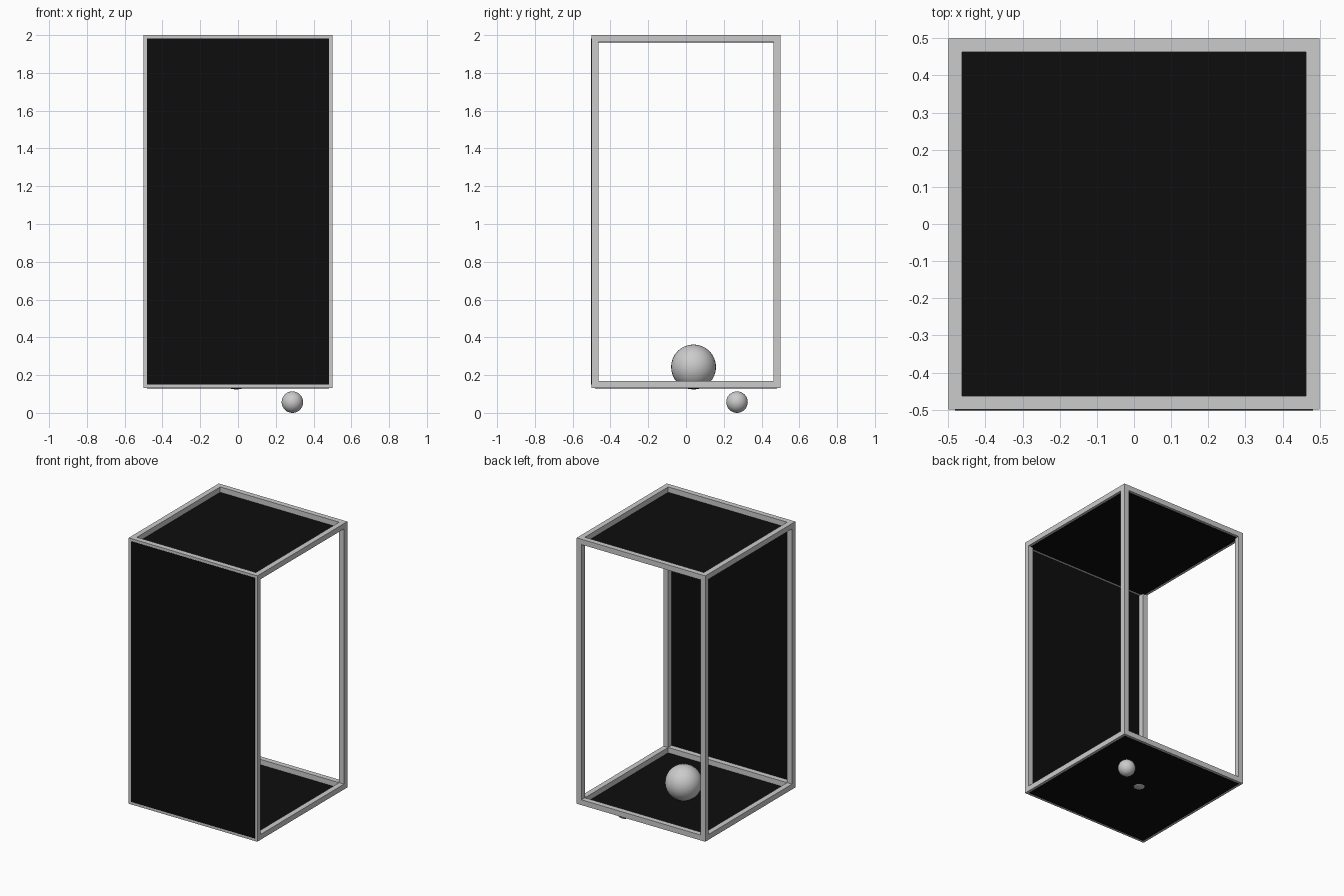
import bpy

if "Cube" in bpy.data.objects:
    bpy.data.objects.remove(bpy.data.objects["Cube"])

W = 0.5              # half width of the frame
T = 0.0375           # beam thickness
Z0, Z1 = 0.132, 2.0  # frame bottom and top
C = W - T / 2        # beam centre line
P = 0.002            # plate thickness


def material(name, rgb):
    m = bpy.data.materials.new(name)
    m.diffuse_color = (*rgb, 1.0)
    m.use_nodes = True
    m.node_tree.nodes["Principled BSDF"].inputs["Base Color"].default_value = m.diffuse_color
    return m


grey = material("light_grey", (0.6, 0.6, 0.6))
black = material("black", (0.004, 0.004, 0.004))


def box(name, centre, size, mat):
    bpy.ops.mesh.primitive_cube_add(size=1, location=centre)
    o = bpy.context.object
    o.name = name
    o.scale = size
    bpy.ops.object.transform_apply(location=False, rotation=False, scale=True)
    o.data.materials.append(mat)


def ball(name, centre, radius):
    bpy.ops.mesh.primitive_uv_sphere_add(segments=32, ring_count=16, radius=radius, location=centre)
    o = bpy.context.object
    o.name = name
    bpy.ops.object.shade_smooth()
    o.data.materials.append(grey)


# Corner posts
for sx in (-1, 1):
    for sy in (-1, 1):
        box("corner_post", (sx * C, sy * C, (Z0 + Z1) / 2), (T, T, Z1 - Z0), grey)

# Top and bottom rails between the posts
span = 2 * (W - T)
for z in (Z0 + T / 2, Z1 - T / 2):
    for s in (-1, 1):
        box("cross_rail", (0, s * C, z), (span, T, T), grey)
        box("side_rail", (s * C, 0, z), (T, span, T), grey)

# Thin black plates, lapping half way over the rails
box("front_plate", (0, -W - P / 2, (Z0 + Z1) / 2), (2 * C, P, Z1 - Z0 - T), black)
box("floor_plate", (0, 0, Z0 - P / 2), (2 * C, 2 * C, P), black)
box("ceiling_plate", (0, 0, Z1 - T - P / 2), (2 * C, 2 * C, P), black)

# Balls: one resting through the floor, one hanging below
ball("large_ball", (-0.01, 0.04, 0.243), 0.119)
ball("small_ball", (0.288, 0.27, 0.057), 0.057)
